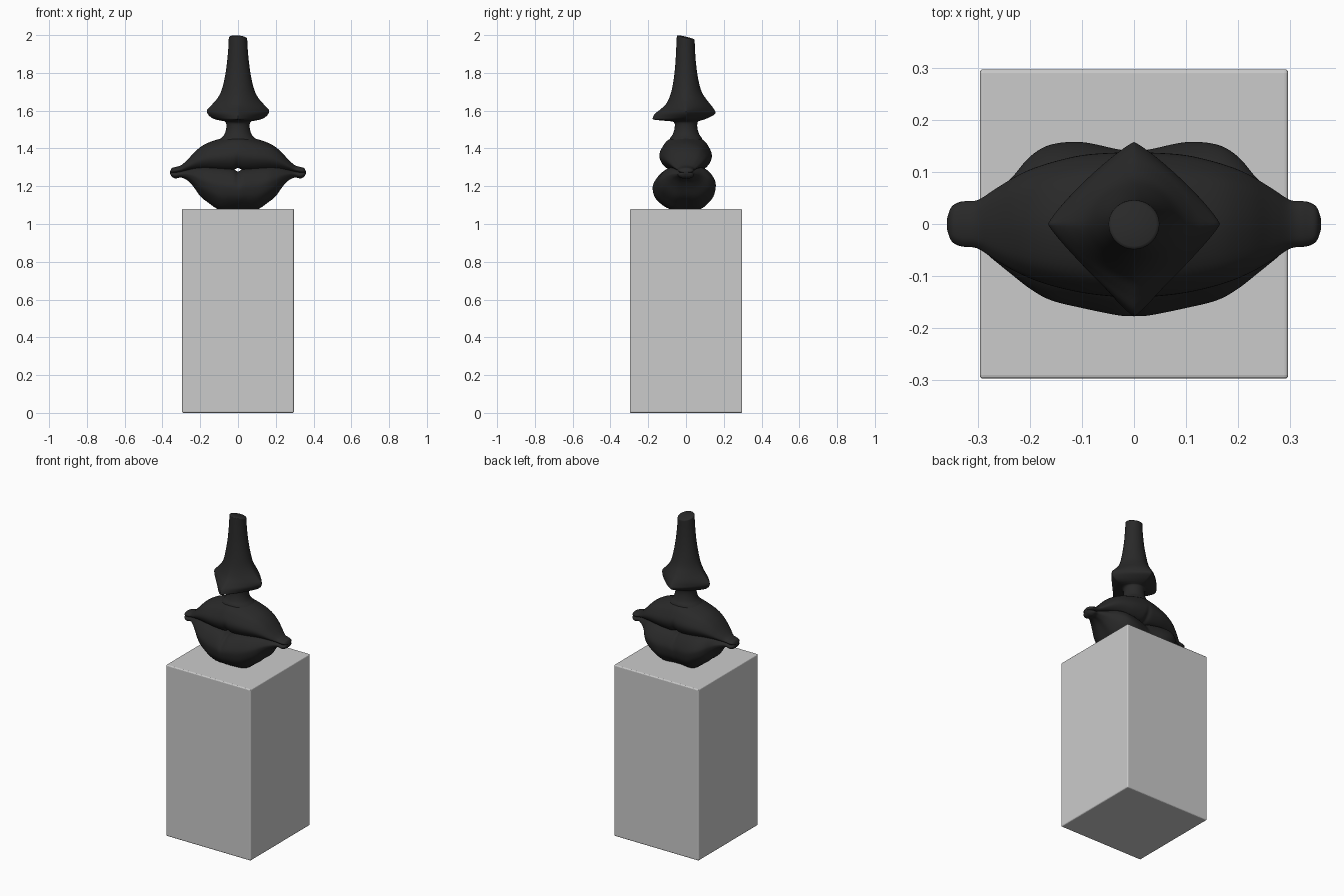
import bpy, bmesh, math

if "Cube" in bpy.data.objects:
    bpy.data.objects.remove(bpy.data.objects["Cube"])


def material(name, rgb):
    m = bpy.data.materials.new(name)
    m.diffuse_color = (*rgb, 1)
    m.use_nodes = True
    m.node_tree.nodes["Principled BSDF"].inputs["Base Color"].default_value = m.diffuse_color
    return m


stone = material("light grey plinth", (0.6, 0.6, 0.6))
bronze = material("dark bronze", (0.022, 0.022, 0.022))


def smooth_path(keys, steps, closed=False):
    """Catmull-Rom interpolation through tuples of any length."""
    n = len(keys)
    out = []
    for i in range(n if closed else n - 1):
        idx = [i - 1, i, i + 1, i + 2]
        idx = [j % n if closed else min(max(j, 0), n - 1) for j in idx]
        a, b, c, d = (keys[j] for j in idx)
        for s in range(steps):
            t = s / steps
            out.append(tuple(
                q + 0.5 * t * (r - p + t * (2 * p - 5 * q + 4 * r - w + t * (3 * (q - r) + w - p)))
                for p, q, r, w in zip(a, b, c, d)))
    if not closed:
        out.append(tuple(keys[-1]))
    return out


def loft(name, rings, mat):
    bm = bmesh.new()
    rows = [[bm.verts.new(p) for p in ring] for ring in rings]
    n = len(rows[0])
    for a, b in zip(rows, rows[1:]):
        for i in range(n):
            j = (i + 1) % n
            bm.faces.new((a[i], a[j], b[j], b[i]))
    bm.faces.new(rows[0])
    bm.faces.new(rows[-1])
    bmesh.ops.recalc_face_normals(bm, faces=bm.faces)
    me = bpy.data.meshes.new(name)
    bm.to_mesh(me)
    bm.free()
    me.materials.append(mat)
    ob = bpy.data.objects.new(name, me)
    bpy.context.collection.objects.link(ob)
    bpy.context.view_layer.objects.active = ob
    ob.select_set(True)
    bpy.ops.object.shade_smooth_by_angle(angle=math.radians(50))
    ob.select_set(False)
    return ob


# Plinth
bpy.ops.mesh.primitive_cube_add(size=1, location=(0, 0, 0.54))
plinth = bpy.context.object
plinth.name = "plinth"
plinth.scale = (0.592, 0.594, 1.08)
bpy.ops.object.transform_apply(location=True, scale=True)
bev = plinth.modifiers.new("soft edges", "BEVEL")
bev.width = 0.007
bev.segments = 3
plinth.data.materials.append(stone)
plinth.select_set(False)

# Nose: z, half width, front reach, back reach, roundness (2 round, 1 diamond)
nose_keys = [
    (1.40, .15, .09, .09, 2), (1.45, .095, .085, .085, 2), (1.475, .072, .07, .07, 2),
    (1.51, .062, .06, .06, 2), (1.54, .066, .066, .062, 1.9), (1.547, .09, .12, .075, 1.5),
    (1.553, .118, .172, .095, 1.25), (1.565, .143, .175, .125, 1.15),
    (1.585, .162, .163, .156, 1.15), (1.605, .163, .138, .15, 1.2),
    (1.63, .14, .11, .132, 1.4), (1.66, .113, .092, .108, 1.6),
    (1.70, .09, .078, .083, 1.8), (1.76, .073, .066, .066, 2),
    (1.84, .06, .057, .054, 2), (1.92, .052, .052, .048, 2),
    (1.975, .049, .049, .046, 2), (1.984, .048, .048, .045, 2), (1.988, .043, .043, .041, 2)]


def nose_ring(z, w, f, b, p, n=64):
    ring = []
    slope = max(0, (z - 1.85) / 0.138)
    for i in range(n):
        a = 2 * math.pi * i / n
        c, s = math.cos(a), math.sin(a)
        x = math.copysign(abs(c) ** (2 / p), c) * w
        y = math.copysign(abs(s) ** (2 / p), s) * (b if s > 0 else f)
        ring.append((x, y, z - slope * (0.24 * y + 0.08 * x)))
    return ring


loft("nose", [nose_ring(*k) for k in smooth_path(nose_keys, 4)], bronze)


# Lips: lofted from corner to corner; section is (reach, height) from the seam
def lip(name, section, keys):
    full = [(-k[0], *k[1:]) for k in keys[:0:-1]] + keys
    back = [(-u, v) for u, v in section[-2:0:-1]]
    outline = smooth_path(section + back, 4, closed=True)
    rings = []
    for x, f, b, seam, outer in smooth_path(full, 5):
        rings.append([(x, -u * (f if u > 0 else b), seam + v * (outer - seam))
                      for u, v in outline])
    loft(name, rings, bronze)


# keys: x, front reach, back reach, seam height, outer height
lip("upper_lip",
    [(0, 0), (.6, 0), (.88, .15), (1, .38), (.9, .62), (.62, .87), (0, 1)],
    [(0, .14, .135, 1.298, 1.472), (.03, .14, .137, 1.288, 1.47),
     (.1, .132, .132, 1.29, 1.45), (.17, .115, .115, 1.294, 1.425),
     (.22, .095, .095, 1.293, 1.39), (.265, .07, .068, 1.286, 1.343),
     (.3, .047, .046, 1.277, 1.312), (.33, .043, .043, 1.272, 1.302),
     (.35, .033, .033, 1.272, 1.296), (.359, .01, .01, 1.273, 1.28)])
lip("lower_lip",
    [(0, 0), (.45, 0), (.75, .1), (.97, .33), (1, .52), (.88, .76), (.48, 1), (0, 1)],
    [(0, .175, .14, 1.277, 1.078), (.03, .174, .142, 1.291, 1.078),
     (.1, .16, .156, 1.3, 1.08), (.16, .145, .151, 1.303, 1.118),
     (.2, .123, .128, 1.302, 1.15), (.235, .096, .088, 1.297, 1.198),
     (.265, .072, .064, 1.288, 1.23), (.3, .045, .043, 1.28, 1.246),
     (.33, .043, .043, 1.275, 1.242), (.35, .033, .033, 1.274, 1.25),
     (.359, .01, .01, 1.274, 1.266)])
